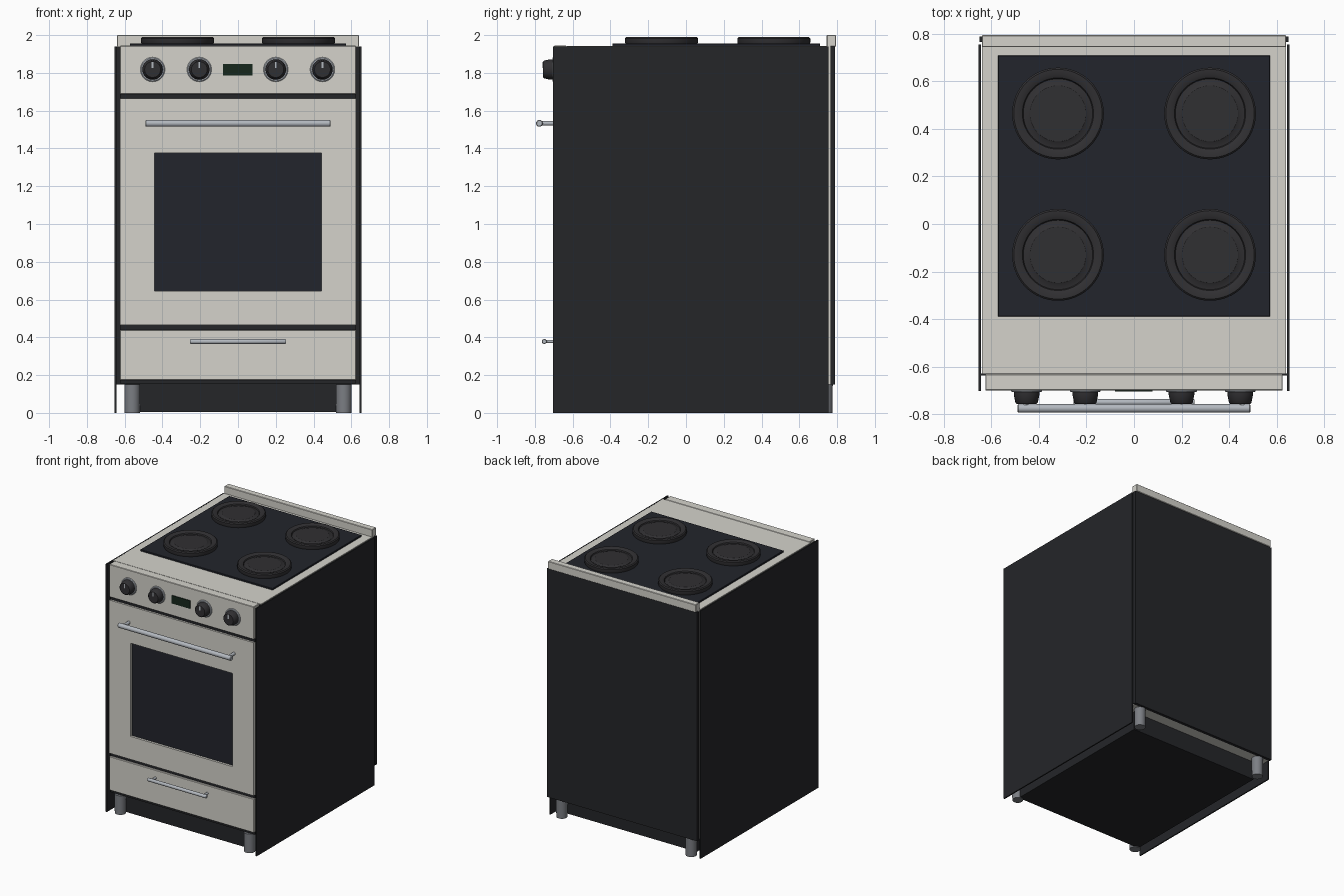
import bpy, bmesh
from math import sin, cos, pi, radians

if "Cube" in bpy.data.objects:
    bpy.data.objects.remove(bpy.data.objects["Cube"])


def mat(name, r, g, b):
    m = bpy.data.materials.new(name)
    m.diffuse_color = (r, g, b, 1)
    m.use_nodes = True
    m.node_tree.nodes["Principled BSDF"].inputs["Base Color"].default_value = m.diffuse_color
    return m


ENAMEL = mat("enamel", 0.66, 0.65, 0.60)
BLACK = mat("black_sheet", 0.018, 0.019, 0.022)
GLASS = mat("dark_glass", 0.016, 0.018, 0.025)
IRON = mat("iron", 0.03, 0.029, 0.032)
STEEL = mat("steel", 0.45, 0.48, 0.52)
LEG = mat("leg_grey", 0.20, 0.21, 0.23)
SCREEN = mat("screen", 0.008, 0.02, 0.012)


def finish(name, bm, material, smooth=False):
    bmesh.ops.recalc_face_normals(bm, faces=bm.faces)
    me = bpy.data.meshes.new(name)
    bm.to_mesh(me)
    bm.free()
    me.materials.append(material)
    ob = bpy.data.objects.new(name, me)
    bpy.context.collection.objects.link(ob)
    if smooth:
        bpy.ops.object.select_all(action='DESELECT')
        ob.select_set(True)
        bpy.context.view_layer.objects.active = ob
        bpy.ops.object.shade_smooth_by_angle(angle=radians(35))
    return ob


def box(name, x, y, z, material, bevel=0):
    bm = bmesh.new()
    bmesh.ops.create_cube(bm, size=1)
    for v in bm.verts:
        v.co = [lo + (c + 0.5) * (hi - lo) for c, (lo, hi) in zip(v.co, (x, y, z))]
    if bevel:
        bmesh.ops.bevel(bm, geom=bm.edges[:], offset=bevel, segments=1, affect='EDGES')
    return finish(name, bm, material)


def lathe(name, profile, centre, axis, material, n=48):
    """Closed turned solid; profile is (radius, distance along axis)."""
    bm = bmesh.new()
    rings = []
    for r, d in profile:
        ring = []
        for i in range(n):
            a, b = r * cos(2 * pi * i / n), r * sin(2 * pi * i / n)
            p = {'X': (d, a, b), 'Y': (a, d, b), 'Z': (a, b, d)}[axis]
            ring.append(bm.verts.new([c + q for c, q in zip(centre, p)]))
        rings.append(ring)
    for lo, hi in zip(rings, rings[1:]):
        for i in range(n):
            j = (i + 1) % n
            bm.faces.new((lo[i], lo[j], hi[j], hi[i]))
    bm.faces.new(rings[0])
    bm.faces.new(rings[-1])
    return finish(name, bm, material, True)


def frame(name, outer, inner, y0, y1, material):
    """Rectangular frame in the XZ plane; rectangles are (x half, z low, z high)."""
    bm = bmesh.new()
    loops = [[bm.verts.new((sx * w, y0, z)) for sx, z in ((-1, lo), (1, lo), (1, hi), (-1, hi))]
             for w, lo, hi in (outer, inner)]
    for i in range(4):
        j = (i + 1) % 4
        bm.faces.new((loops[0][i], loops[0][j], loops[1][j], loops[1][i]))
    ext = bmesh.ops.extrude_face_region(bm, geom=bm.faces[:] + bm.edges[:] + bm.verts[:],
                                        use_keep_orig=True)
    for v in ext['geom']:
        if isinstance(v, bmesh.types.BMVert):
            v.co.y = y1
    return finish(name, bm, material)


def handle(name, half, y, z, r, post_x, post_r):
    lathe(name + "_bar", [(r * .8, -half), (r, -half + .004), (r, half - .004), (r * .8, half)],
          (0, y, z), 'X', STEEL, 24)
    for s in (-1, 1):
        lathe(name + "_post", [(post_r, 0), (post_r, -0.70 - y)], (s * post_x, y, z), 'Y', STEEL, 20)


# Carcass, side and back sheets, plinth
box("body", (-.64, .64), (-.63, .766), (.15, 1.943), ENAMEL)
box("front_liner", (-.645, .645), (-.637, -.63), (.15, 1.938), BLACK)
box("back_panel", (-.65, .65), (.766, .79), (.15, 1.94), BLACK)
box("backguard", (-.64, .64), (.745, .795), (1.94, 2.0), ENAMEL, .003)
box("plinth", (-.57, .57), (-.63, .68), (.004, .15), BLACK)
for s in (-1, 1):
    box("side_panel", sorted((s * .644, s * .654)), (-.703, .755), (0, 1.94), BLACK)
    for y in (-.655, .735):
        lathe("leg", [(.04, 0), (.042, .15)], (s * .56, y, 0), 'Z', LEG, 32)

# Front: control fascia, oven door, drawer, with dark seams between
box("control_fascia", (-.626, .626), (-.70, -.632), (1.688, 1.944), ENAMEL, .003)
frame("oven_door", (.626, .465, 1.664), (.442, .645, 1.375), -.70, -.637, ENAMEL)
box("oven_window", (-.442, .442), (-.682, -.64), (.645, 1.375), GLASS)
box("drawer", (-.626, .626), (-.70, -.637), (.175, .44), ENAMEL, .003)
box("seam_lower", (-.626, .626), (-.685, -.637), (.44, .465), BLACK)
box("seam_upper", (-.626, .626), (-.685, -.637), (1.664, 1.688), BLACK)
box("seam_bottom", (-.626, .626), (-.685, -.637), (.155, .175), BLACK)
handle("oven_handle", .49, -.776, 1.533, .018, .455, .012)
handle("drawer_handle", .255, -.75, .378, .013, .225, .009)

# Controls
box("display", (-.08, .077), (-.706, -.69), (1.785, 1.848), SCREEN)
for x in (-.452, -.205, .2, .447):
    c = (x, -.70, 1.818)
    lathe("knob_ring", [(.065, .004), (.065, -.004), (.06, -.008)], c, 'Y', STEEL)
    lathe("knob", [(.054, -.006), (.054, -.018), (.047, -.052), (.042, -.057)], c, 'Y', IRON)
    box("knob_pointer", (x - .005, x + .005), (-.759, -.75), (1.825, 1.858), STEEL)

# Cooktop with four hotplates
box("cooktop_glass", (-.573, .573), (-.39, .71), (1.94, 1.955), GLASS, .002)
plate = [(.19, 0), (.193, .008), (.193, .030), (.186, .037), (.165, .037), (.150, .030),
         (.146, .022), (.122, .026), (.118, .029), (.01, .029)]
for x in (-.32, .32):
    for y in (-.13, .465):
        lathe("hotplate", plate, (x, y, 1.953), 'Z', IRON, 64)
